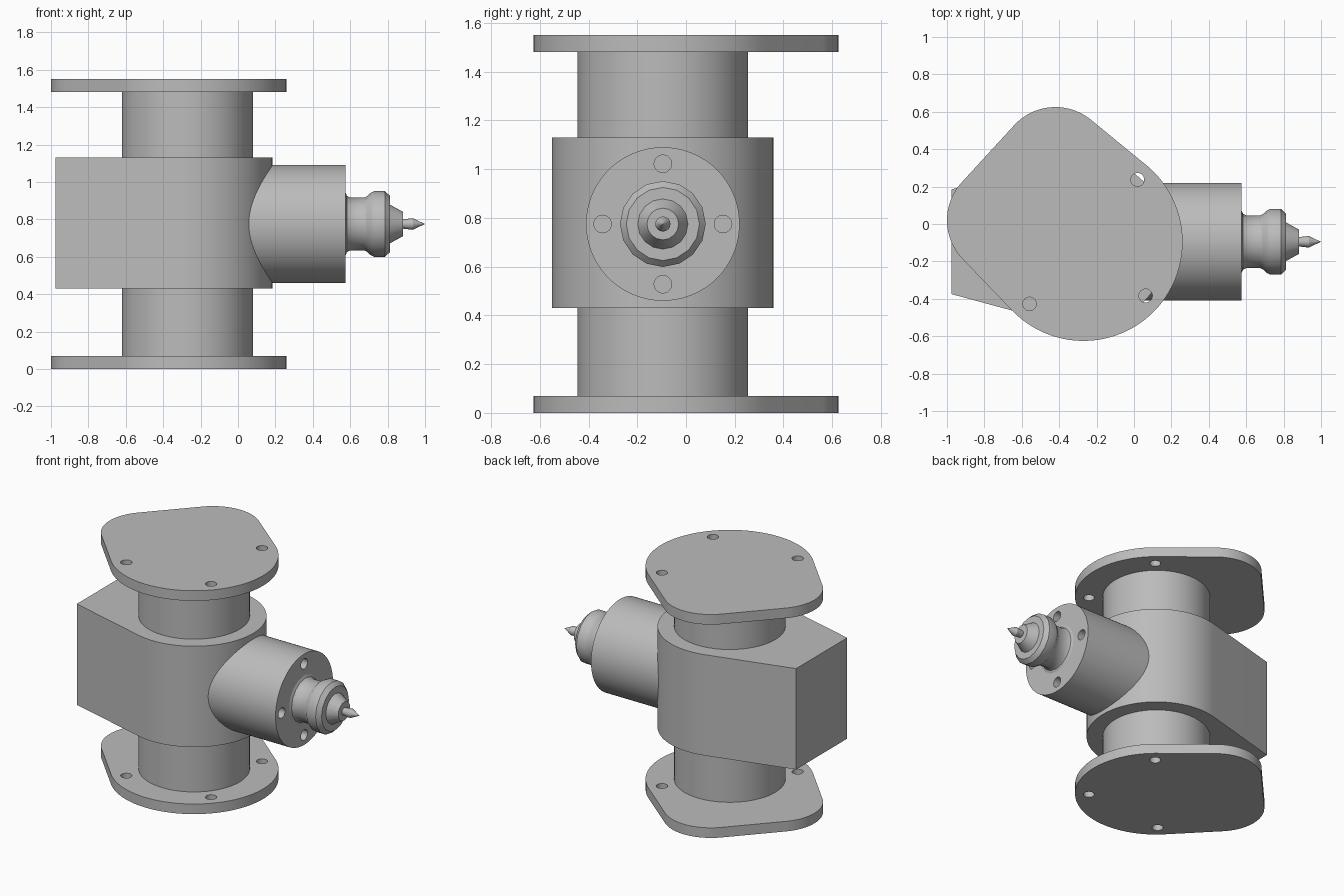
import bpy, bmesh, math
from mathutils import Matrix, Vector
from mathutils.geometry import convex_hull_2d

if "Cube" in bpy.data.objects:
    bpy.data.objects.remove(bpy.data.objects["Cube"], do_unlink=True)

AXIS = Vector((-0.27, -0.095))   # vertical pipe axis
PORT_Z = 0.775                   # height of the side port

grey = bpy.data.materials.new("machined_grey")
grey.use_nodes = True
grey.diffuse_color = (0.5, 0.5, 0.5, 1)
grey.node_tree.nodes["Principled BSDF"].inputs["Base Color"].default_value = (0.5, 0.5, 0.5, 1)


def add_object(name, bm):
    bmesh.ops.recalc_face_normals(bm, faces=bm.faces)
    mesh = bpy.data.meshes.new(name)
    bm.to_mesh(mesh)
    bm.free()
    mesh.materials.append(grey)
    obj = bpy.data.objects.new(name, mesh)
    bpy.context.collection.objects.link(obj)
    return obj


def circle(center, radius, sides=96):
    return [Vector(center) + radius * Vector((math.cos(a), math.sin(a)))
            for a in (math.tau * i / sides for i in range(sides))]


def hull_prism(name, points, z0, z1):
    """Extrude the outline wrapped around the points."""
    bm = bmesh.new()
    outline = [points[i] for i in convex_hull_2d(points)]
    face = bm.faces.new([bm.verts.new((p.x, p.y, z0)) for p in outline])
    top = bmesh.ops.extrude_face_region(bm, geom=[face])["geom"]
    verts = [v for v in top if isinstance(v, bmesh.types.BMVert)]
    bmesh.ops.translate(bm, verts=verts, vec=(0, 0, z1 - z0))
    return add_object(name, bm)


def lathe_x(name, profile, sides):
    """Spin (x, radius) points around the port axis."""
    bm = bmesh.new()
    verts = [bm.verts.new((x, AXIS.y, PORT_Z + r)) for x, r in profile]
    edges = [bm.edges.new(pair) for pair in zip(verts, verts[1:])]
    bmesh.ops.spin(bm, geom=verts + edges, cent=(0, AXIS.y, PORT_Z), axis=(1, 0, 0),
                   angle=math.tau, steps=sides)
    bmesh.ops.remove_doubles(bm, verts=bm.verts, dist=0.0005)
    return add_object(name, bm)


def drill(obj, centers, radius, depth, direction):
    """Cut round holes, then discard the cutter."""
    bm = bmesh.new()
    turn = Vector((0, 0, 1)).rotation_difference(Vector(direction)).to_matrix().to_4x4()
    for c in centers:
        bmesh.ops.create_cone(bm, cap_ends=True, segments=24, radius1=radius, radius2=radius,
                              depth=depth, matrix=Matrix.Translation(c) @ turn)
    cutter = add_object("hole_cutter", bm)
    cutter.hide_render = True
    mod = obj.modifiers.new("holes", 'BOOLEAN')
    mod.operation = 'DIFFERENCE'
    mod.solver = 'EXACT'
    mod.object = cutter
    bpy.context.view_layer.objects.active = obj
    bpy.ops.object.modifier_apply(modifier=mod.name)
    bpy.data.objects.remove(cutter, do_unlink=True)


parts = []

# Lobed mounting flanges with three bolt holes each
lobes = circle(AXIS, 0.53) + circle((-0.42, 0.325), 0.3) + circle((-0.70, 0.02), 0.3)
for name, z0, z1 in (("bottom_flange", 0, 0.07), ("top_flange", 1.48, 1.55)):
    flange = hull_prism(name, lobes, z0, z1)
    bolts = []
    for deg in (49, -41, -131):
        a = math.radians(deg)
        bolts.append((AXIS.x + 0.44 * math.cos(a), AXIS.y + 0.44 * math.sin(a), (z0 + z1) / 2))
    drill(flange, bolts, 0.036, 0.2, (0, 0, 1))
    parts.append(flange)

# Pipe necks between body and flanges
parts.append(hull_prism("lower_neck", circle(AXIS, 0.35), 0.06, 0.45))
parts.append(hull_prism("upper_neck", circle(AXIS, 0.35), 1.11, 1.49))

# Body: round barrel tapering to a flat back face
corners = [Vector((-0.975, AXIS.y + s * 0.28)) for s in (-1, 1)]
parts.append(hull_prism("valve_body", circle(AXIS, 0.455) + corners, 0.43, 1.13))

# Side port with four blind bolt holes
port = lathe_x("side_port", [(-0.1, 0), (-0.1, 0.315), (0.575, 0.315), (0.575, 0)], 96)
holes = [(0.575, AXIS.y + 0.247 * math.cos(k * math.pi / 2),
          PORT_Z + 0.247 * math.sin(k * math.pi / 2)) for k in range(4)]
drill(port, holes, 0.036, 0.2, (1, 0, 0))
parts.append(port)

# Turned nozzle with collar, cone and pointed stem
nozzle = [(0.56, 0), (0.56, 0.168), (0.575, 0.168), (0.583, 0.15), (0.6, 0.141),
          (0.675, 0.141), (0.69, 0.148), (0.708, 0.166), (0.73, 0.176), (0.785, 0.176),
          (0.813, 0.15), (0.813, 0.103), (0.882, 0.065), (0.882, 0.025),
          (0.935, 0.031), (0.995, 0.002), (1.0, 0)]
parts.append(lathe_x("nozzle", nozzle, 16))

# Smooth the curves, keep the machined edges sharp
bpy.ops.object.select_all(action='DESELECT')
for obj in parts:
    obj.select_set(True)
bpy.context.view_layer.objects.active = parts[0]
bpy.ops.object.shade_smooth_by_angle(angle=math.radians(30))
